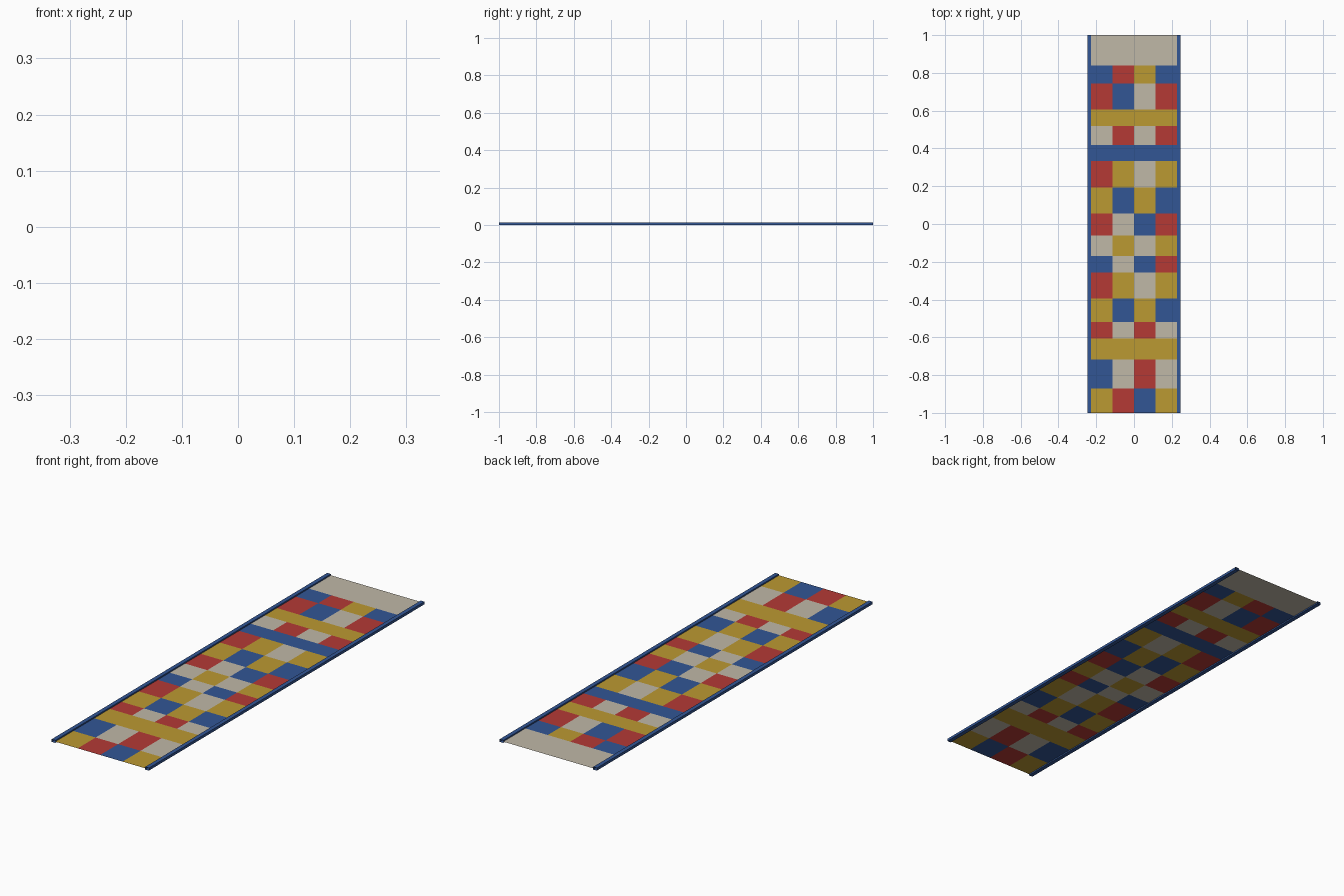
import bpy, bmesh

if "Cube" in bpy.data.objects:
    bpy.data.objects.remove(bpy.data.objects["Cube"])

# Materials (linear colours)
COLOURS = {
    "B": ("woven blue", (0.032, 0.092, 0.30)),
    "R": ("woven red", (0.46, 0.042, 0.036)),
    "Y": ("woven yellow", (0.50, 0.32, 0.032)),
    "W": ("woven beige", (0.53, 0.48, 0.39)),
}
mats, slot = [], {}
for key, (name, rgb) in COLOURS.items():
    m = bpy.data.materials.new(name)
    m.diffuse_color = (*rgb, 1)
    m.use_nodes = True
    m.node_tree.nodes["Principled BSDF"].inputs["Base Color"].default_value = m.diffuse_color
    slot[key] = len(mats)
    mats.append(m)


def make_object(name, bm, materials):
    me = bpy.data.meshes.new(name)
    bm.to_mesh(me)
    bm.free()
    for m in materials:
        me.materials.append(m)
    ob = bpy.data.objects.new(name, me)
    bpy.context.collection.objects.link(ob)
    return ob


# Woven panel: one thin sheet, four columns, coloured row by row from the back
HALF, Z = 0.228, 0.006
ROWS = [("WWWW", 0.84), ("BRYB", 0.745), ("RBWR", 0.607), ("YYYY", 0.518),
        ("WRWR", 0.418), ("BBBB", 0.333), ("RYWY", 0.193), ("YBYB", 0.056),
        ("RWBR", -0.06), ("WYWY", -0.17), ("BWBR", -0.257), ("RYWY", -0.395),
        ("YBYB", -0.52), ("RWRW", -0.605), ("YYYY", -0.718), ("BWRW", -0.87),
        ("YRBY", -1.0)]
bm = bmesh.new()
xs = [-HALF + i * HALF / 2 for i in range(5)]
prev = [bm.verts.new((x, 1.0, Z)) for x in xs]
for pattern, y in ROWS:
    cur = [bm.verts.new((x, y, Z)) for x in xs]
    for i, key in enumerate(pattern):
        f = bm.faces.new((cur[i], cur[i + 1], prev[i + 1], prev[i]))
        f.material_index = slot[key]
    prev = cur
make_object("woven_panel", bm, mats)

# Raised edge bindings: open-ended tubes along both long sides
PROFILE = [(0.228, 0.0), (0.247, 0.0), (0.247, 0.012), (0.228, 0.012)]
for side, name in ((-1, "left_binding"), (1, "right_binding")):
    bm = bmesh.new()
    ends = [[bm.verts.new((side * x, y, z)) for x, z in PROFILE] for y in (-1, 1)]
    for i in range(4):
        j = (i + 1) % 4
        bm.faces.new((ends[0][i], ends[0][j], ends[1][j], ends[1][i]))
    bmesh.ops.recalc_face_normals(bm, faces=bm.faces)
    make_object(name, bm, [mats[slot["B"]]])
